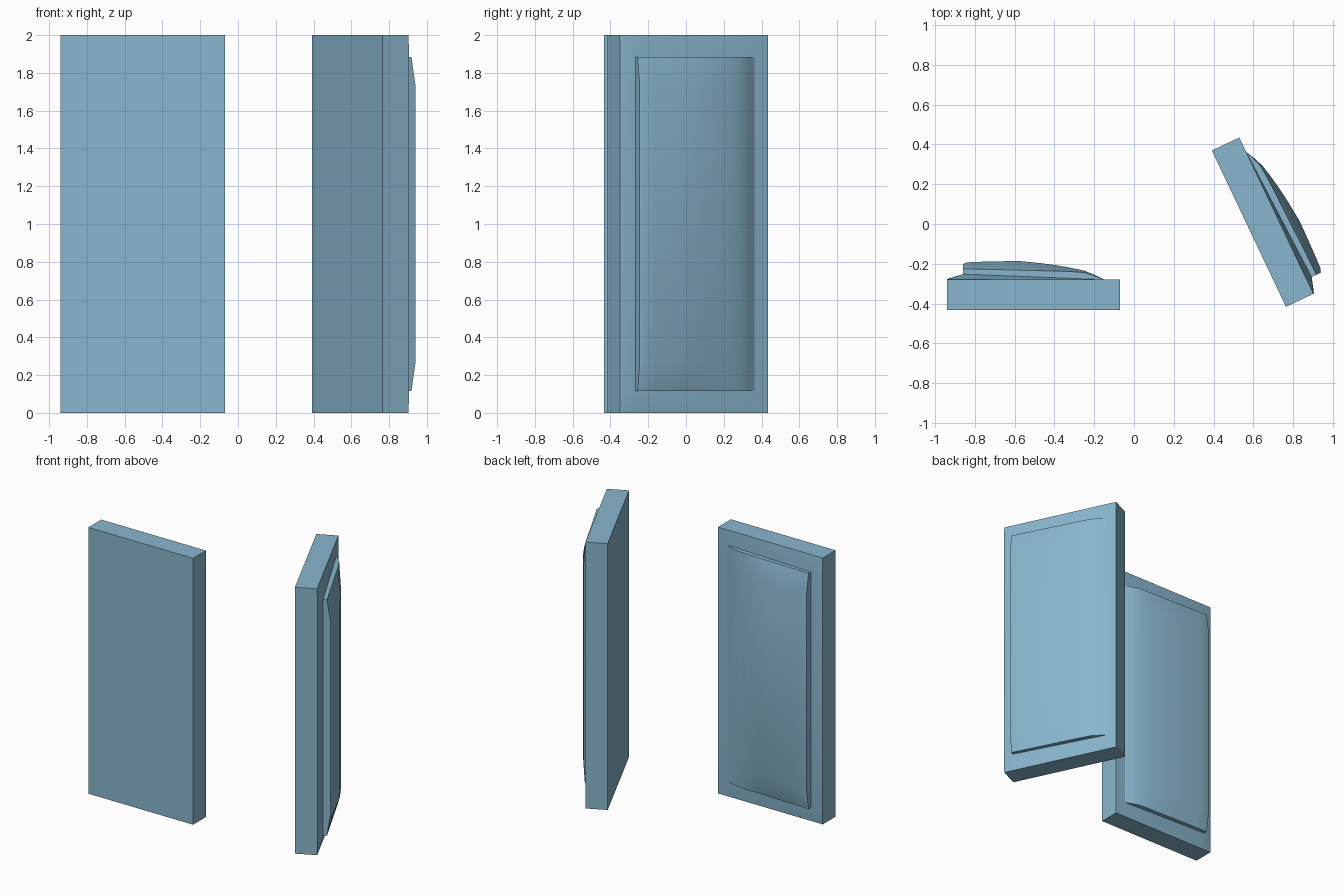
import bpy, bmesh, math

if "Cube" in bpy.data.objects:
    bpy.data.objects.remove(bpy.data.objects["Cube"])

blue = bpy.data.materials.new("light_blue")
blue.diffuse_color = (0.25, 0.47, 0.61, 1)
blue.use_nodes = True
blue.node_tree.nodes["Principled BSDF"].inputs["Base Color"].default_value = blue.diffuse_color


def height_solid(name, us, rows, base, origin, direction, flip):
    """Closed solid: heights over a (u, z) grid on a wall plane, with a flat back."""
    du = direction
    dn = (-du[1] * flip, du[0] * flip)

    def point(u, h, z):
        return (origin[0] + u * du[0] + h * dn[0],
                origin[1] + u * du[1] + h * dn[1], z)

    bm = bmesh.new()
    top = [[bm.verts.new(point(u, h, z)) for u, h in zip(us, hs)] for z, hs in rows]
    bot = [[bm.verts.new(point(u, base, z)) for u in us] for z, _ in rows]
    nr, nc = len(rows), len(us)
    for g in (top, bot):
        for r in range(nr - 1):
            for c in range(nc - 1):
                bm.faces.new((g[r][c], g[r][c + 1], g[r + 1][c + 1], g[r + 1][c]))
    # side walls
    for r in range(nr - 1):
        for c in (0, nc - 1):
            bm.faces.new((top[r][c], top[r + 1][c], bot[r + 1][c], bot[r][c]))
    for c in range(nc - 1):
        for r in (0, nr - 1):
            bm.faces.new((top[r][c], top[r][c + 1], bot[r][c + 1], bot[r][c]))
    bmesh.ops.recalc_face_normals(bm, faces=bm.faces)
    me = bpy.data.meshes.new(name)
    bm.to_mesh(me)
    bm.free()
    me.materials.append(blue)
    ob = bpy.data.objects.new(name, me)
    bpy.context.collection.objects.link(ob)
    bpy.ops.object.select_all(action='DESELECT')
    ob.select_set(True)
    bpy.context.view_layer.objects.active = ob
    bpy.ops.object.shade_smooth_by_angle(angle=math.radians(40))
    return ob


# slab: gently raised towards the thick side of the panel
slab_us = [0, 0.08, 0.79, 0.87]
flat, raised = [0, 0, 0, 0], [0, 0, 0.028, 0.003]
slab_rows = [(0, flat), (0.115, raised), (1.885, raised), (2, flat)]

# raised panel: curved across, sloping down at top and bottom
panel_us = [0.08, 0.13, 0.18, 0.26, 0.33, 0.40, 0.51, 0.62, 0.70, 0.77, 0.79]
full = [0, 0.025, 0.045, 0.062, 0.074, 0.083, 0.094, 0.092, 0.09, 0.087, 0.079]
end = [min(h * 0.8, 0.035 + 0.025 * u) for h, u in zip(full, panel_us)]
panel_rows = [(0.115, end), (0.27, full), (1.73, full), (1.885, end)]

# two mirrored doors, one swung open
swing = math.atan2(-0.78, 0.37)
doors = [("left", (-0.07, -0.28), (-1, 0), -1),
         ("right", (0.53, 0.435), (math.cos(swing), math.sin(swing)), 1)]
for side, origin, direction, flip in doors:
    height_solid(side + "_door_slab", slab_us, slab_rows, -0.153, origin, direction, flip)
    height_solid(side + "_door_panel", panel_us, panel_rows, -0.02, origin, direction, flip)
